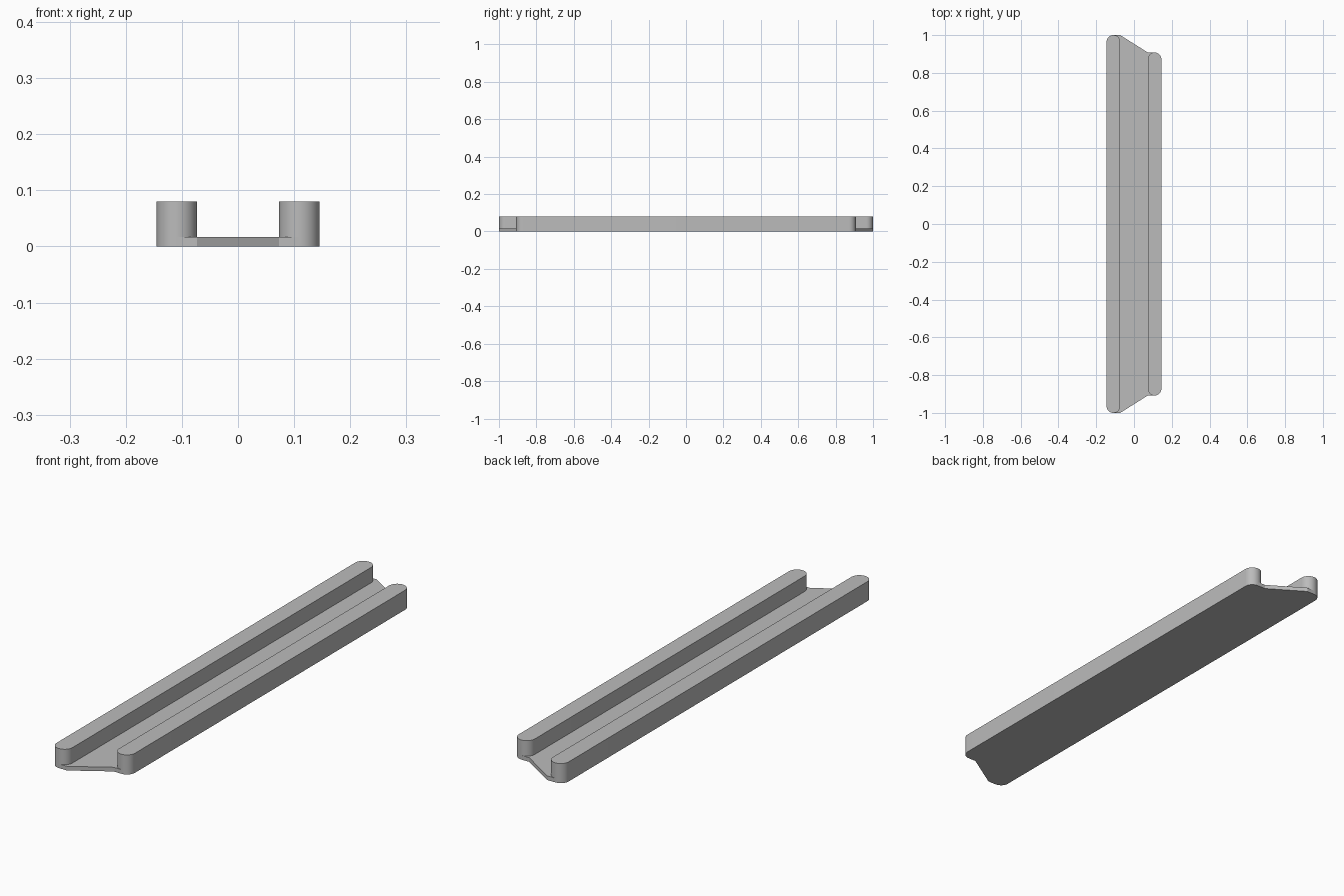
import bpy
import bmesh
import math

cube = bpy.data.objects.get("Cube")
if cube:
    bpy.data.objects.remove(cube, do_unlink=True)

RAIL_X, RADIUS = 0.109, 0.036          # rail centre line and half width
INNER = RAIL_X - RADIUS
LONG, SHORT = 1.0, 0.908               # half lengths of the two rails
HEIGHT, FLOOR = 0.08, 0.017

grey = bpy.data.materials.new("plain_grey")
grey.use_nodes = True
colour = (0.5, 0.5, 0.5, 1)
grey.diffuse_color = colour
grey.node_tree.nodes["Principled BSDF"].inputs["Base Color"].default_value = colour


def prism(name, outline, height):
    """Extrude a flat outline up from the ground."""
    bm = bmesh.new()
    base = bm.faces.new([bm.verts.new((x, y, 0)) for x, y in outline])
    top = bmesh.ops.extrude_face_region(bm, geom=[base], use_keep_orig=True)
    verts = [v for v in top["geom"] if isinstance(v, bmesh.types.BMVert)]
    bmesh.ops.translate(bm, verts=verts, vec=(0, 0, height))
    bmesh.ops.recalc_face_normals(bm, faces=bm.faces[:])
    mesh = bpy.data.meshes.new(name)
    bm.to_mesh(mesh)
    bm.free()
    mesh.materials.append(grey)
    obj = bpy.data.objects.new(name, mesh)
    bpy.context.collection.objects.link(obj)
    return obj


def rail_outline(x, half_length, steps=24):
    """Long slot shape with a half-round at each end."""
    points = []
    for end in (1, -1):
        for i in range(steps + 1):
            a = math.pi * i / steps
            points.append((x + end * RADIUS * math.cos(a),
                           end * (half_length - RADIUS + RADIUS * math.sin(a))))
    return points


# Floor with slanted ends, running under both rails
half = [(-RAIL_X, LONG), (-INNER, LONG), (INNER, SHORT), (RAIL_X, SHORT)]
channel = prism("channel", half + [(x, -y) for x, y in reversed(half)], FLOOR)

# Rounded side rails, merged into the floor
for name, x, length in (("right_rail", -RAIL_X, LONG), ("left_rail", RAIL_X, SHORT)):
    rail = prism(name, rail_outline(x, length), HEIGHT)
    union = channel.modifiers.new(name, "BOOLEAN")
    union.operation = "UNION"
    union.solver = "EXACT"
    union.object = rail
    bpy.context.view_layer.objects.active = channel
    bpy.ops.object.modifier_apply(modifier=union.name)
    bpy.data.objects.remove(rail, do_unlink=True)

# Smooth rounded ends with crisp rims
bpy.ops.object.select_all(action="DESELECT")
channel.select_set(True)
bpy.context.view_layer.objects.active = channel
bpy.ops.object.shade_smooth_by_angle(angle=math.radians(25))
